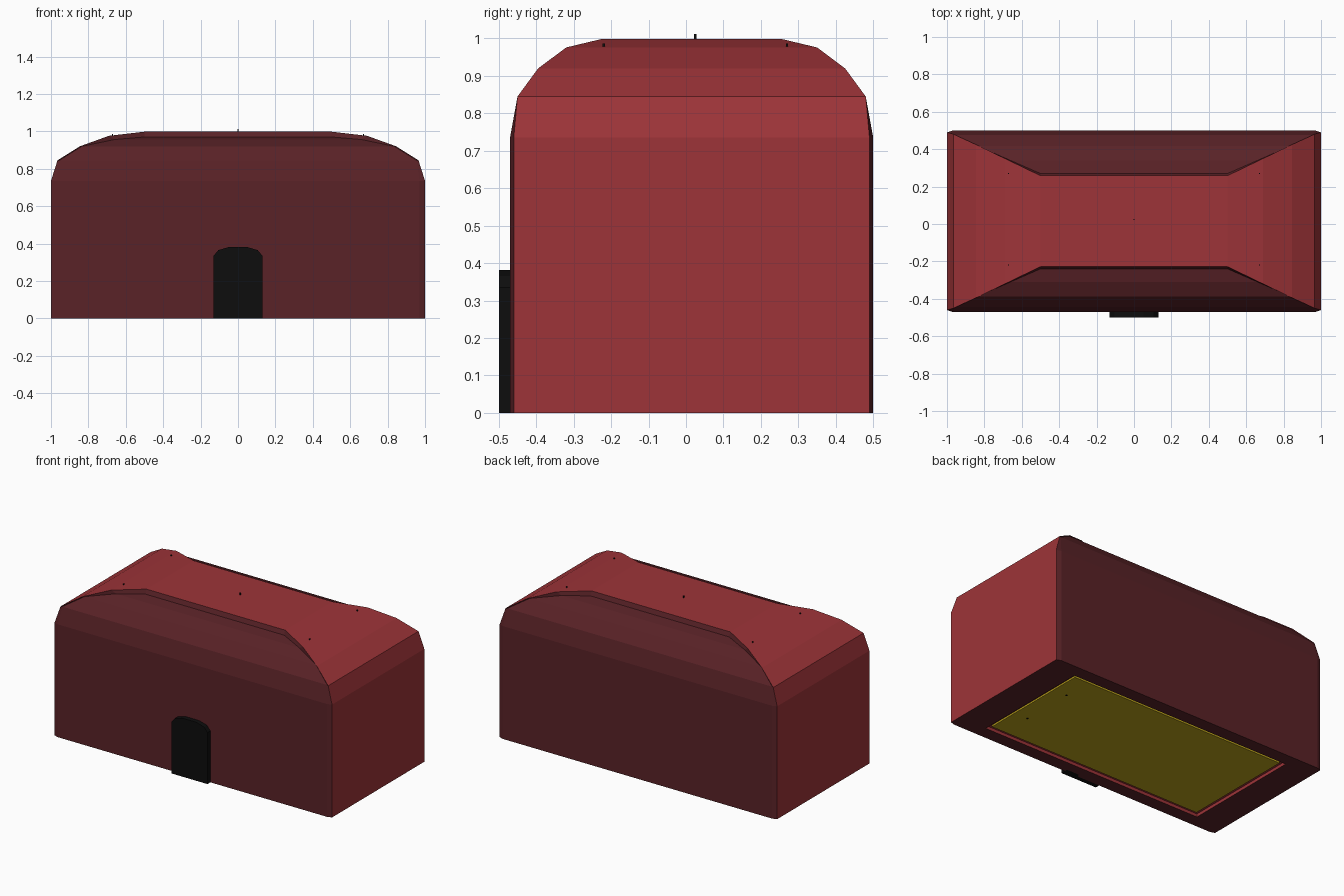
import bpy, bmesh
from mathutils import Matrix

if "Cube" in bpy.data.objects:
    bpy.data.objects.remove(bpy.data.objects["Cube"])

YC = 0.015  # middle of the body in y; the door makes up the rest of the depth


def material(name, rgb):
    m = bpy.data.materials.new(name)
    m.diffuse_color = (*rgb, 1)
    m.use_nodes = True
    m.node_tree.nodes["Principled BSDF"].inputs["Base Color"].default_value = m.diffuse_color
    return m


RED = material("red", (0.34, 0.034, 0.04))
MAROON = material("maroon", (0.10, 0.016, 0.02))
YELLOW = material("yellow", (0.5, 0.36, 0.01))
BLACK = material("black", (0.004, 0.004, 0.004))


def finish(bm, name, *mats):
    bmesh.ops.remove_doubles(bm, verts=bm.verts, dist=1e-5)
    bmesh.ops.recalc_face_normals(bm, faces=bm.faces)
    mesh = bpy.data.meshes.new(name)
    bm.to_mesh(mesh)
    bm.free()
    ob = bpy.data.objects.new(name, mesh)
    for m in mats:
        mesh.materials.append(m)
    bpy.context.collection.objects.link(ob)
    return ob


def box(name, centre, size, mat):
    bm = bmesh.new()
    bmesh.ops.create_cube(bm, size=1, matrix=Matrix.Translation(centre) @ Matrix.Diagonal((*size, 1)))
    return finish(bm, name, mat)


# Half profiles from ground to roof: half width x, half depth y, height z
STRIP = [(1, .475, 0), (1, .475, .735), (.965, .465, .845), (.845, .41, .92),
         (.69, .335, .976), (.5, .243, .998)]
PANEL = [(.97, .485, 0), (.97, .485, .735), (.955, .46, .845), (.835, .402, .92),
         (.66, .325, .956), (.5, .255, .97)]

body = bmesh.new()


def face(points, mat):
    f = body.faces.new([body.verts.new((x, y + YC, z)) for x, y, z in points])
    f.material_index = mat


def flip(p, sx, sy):
    return (p[0] * sx, p[1] * sy, p[2])


# Red strip running up the ends and over the roof
for s in (1, -1):
    for a, b in zip(STRIP, STRIP[1:]):
        face([flip(a, s, -1), flip(a, s, 1), flip(b, s, 1), flip(b, s, -1)], 0)
top = STRIP[-1]
face([flip(top, -1, -1), flip(top, 1, -1), flip(top, 1, 1), flip(top, -1, 1)], 0)

# Maroon front and back panels, with the edge that joins them to the strip
for t in (1, -1):
    for a, b in zip(PANEL, PANEL[1:]):
        face([flip(a, -1, t), flip(a, 1, t), flip(b, 1, t), flip(b, -1, t)], 1)
    lip = PANEL[-1]
    face([flip(lip, -1, t), flip(lip, 1, t), flip(top, 1, t), flip(top, -1, t)], 1)
    for s in (1, -1):
        for i in range(len(PANEL) - 1):
            face([flip(p, s, t) for p in (PANEL[i], STRIP[i], STRIP[i + 1], PANEL[i + 1])], 1)

# Underside frame and shallow recess
IN, UP = (.80, .40, 0), (.80, .40, .02)
P0, S0 = PANEL[0], STRIP[0]
for s in (1, -1):
    face([flip(S0, s, -1), flip(S0, s, 1), flip(IN, s, 1), flip(IN, s, -1)], 1)
    face([flip(P0, -1, s), flip(P0, 1, s), flip(IN, 1, s), flip(IN, -1, s)], 1)
    face([flip(IN, s, -1), flip(IN, s, 1), flip(UP, s, 1), flip(UP, s, -1)], 0)
    face([flip(IN, -1, s), flip(IN, 1, s), flip(UP, 1, s), flip(UP, -1, s)], 0)
    for t in (1, -1):
        face([flip(P0, s, t), flip(S0, s, t), flip(IN, s, t)], 1)
face([flip(UP, -1, -1), flip(UP, 1, -1), flip(UP, 1, 1), flip(UP, -1, 1)], 0)
finish(body, "shelter_body", RED, MAROON)

# Floor
box("floor", (0, YC, .015), (1.55, .75, .012), YELLOW)

# Arched door
half = [(.13, 0), (.13, .335), (.105, .365), (.05, .381)]
outline = half + [(-x, z) for x, z in reversed(half)]
bm = bmesh.new()
door = bm.faces.new([bm.verts.new((x, -.5, z)) for x, z in outline])
ext = bmesh.ops.extrude_face_region(bm, geom=[door], use_keep_orig=True)
moved = [v for v in ext["geom"] if isinstance(v, bmesh.types.BMVert)]
bmesh.ops.translate(bm, verts=moved, vec=(0, .05, 0))
finish(bm, "door", BLACK)

# Tiny studs on the roof
box("roof_stud", (0, .025, 1.0), (.006, .006, .024), BLACK)
for x in (-.67, .67):
    for y in (-.22, .27):
        box("roof_stud", (x, y, .98), (.006, .006, .012), BLACK)

# Tiny studs under the floor
for x in (.68, .80):
    for y in (-.15, .20):
        box("floor_stud", (x, y, .01), (.008, .008, .012), BLACK)
